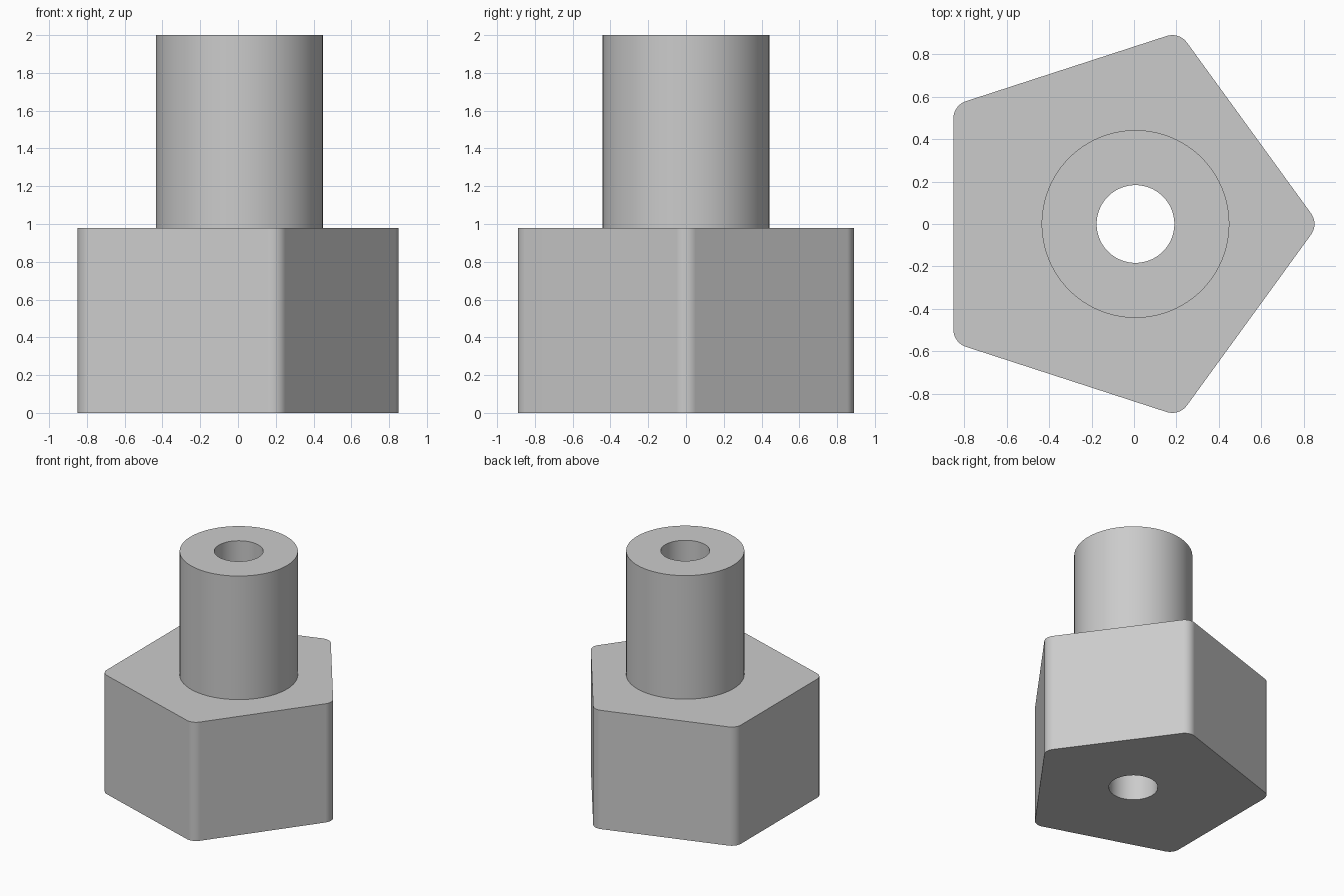
import bpy, bmesh, math

cube = bpy.data.objects.get("Cube")
if cube:
    bpy.data.objects.remove(cube, do_unlink=True)

grey = bpy.data.materials.new("plain grey")
grey.use_nodes = True
COLOUR = (0.6, 0.6, 0.6, 1)
grey.diffuse_color = COLOUR
grey.node_tree.nodes["Principled BSDF"].inputs["Base Color"].default_value = COLOUR

HEIGHT, LEDGE = 2.0, 0.98
AXIS_X = 0.007


def circle(radius, count=96):
    return [(AXIS_X + radius * math.cos(t), radius * math.sin(t))
            for t in (math.tau * i / count for i in range(count))]


def rounded_polygon(sides, centre_x, arc_ring, fillet, steps=8):
    """Outline of a regular polygon with filleted corners, one corner on +x."""
    points = []
    for k in range(sides):
        a = math.tau * k / sides
        for s in range(steps + 1):
            t = a + (s / steps - 0.5) * math.tau / sides
            points.append((centre_x + arc_ring * math.cos(a) + fillet * math.cos(t),
                           arc_ring * math.sin(a) + fillet * math.sin(t)))
    return points


def prism(name, outline, z0, z1):
    bm = bmesh.new()
    face = bm.faces.new([bm.verts.new((x, y, z0)) for x, y in outline])
    out = bmesh.ops.extrude_face_region(bm, geom=[face], use_keep_orig=True)
    for v in out["geom"]:
        if isinstance(v, bmesh.types.BMVert):
            v.co.z = z1
    bmesh.ops.recalc_face_normals(bm, faces=bm.faces)
    mesh = bpy.data.meshes.new(name)
    bm.to_mesh(mesh)
    bm.free()
    mesh.materials.append(grey)
    obj = bpy.data.objects.new(name, mesh)
    bpy.context.collection.objects.link(obj)
    return obj


def combine(target, tool, operation):
    mod = target.modifiers.new(operation.lower(), 'BOOLEAN')
    mod.operation, mod.object, mod.solver = operation, tool, 'EXACT'
    bpy.context.view_layer.objects.active = target
    bpy.ops.object.modifier_apply(modifier=mod.name)
    bpy.data.objects.remove(tool, do_unlink=True)


# Five-sided base, round shaft fused on top, bore through both
body = prism("pentagon_base_with_shaft", rounded_polygon(5, -0.081, 0.846, 0.085), 0, LEDGE)
combine(body, prism("shaft", circle(0.442), LEDGE - 0.2, HEIGHT), 'UNION')
combine(body, prism("bore", circle(0.183), -0.1, HEIGHT + 0.1), 'DIFFERENCE')

# Smooth fillets and cylinders, crisp rims, flat sides
bpy.ops.object.select_all(action='DESELECT')
body.select_set(True)
bpy.context.view_layer.objects.active = body
bpy.ops.object.shade_smooth_by_angle(angle=math.radians(30))
flat = body.modifiers.new("flat_sides", 'WEIGHTED_NORMAL')
flat.keep_sharp = True
